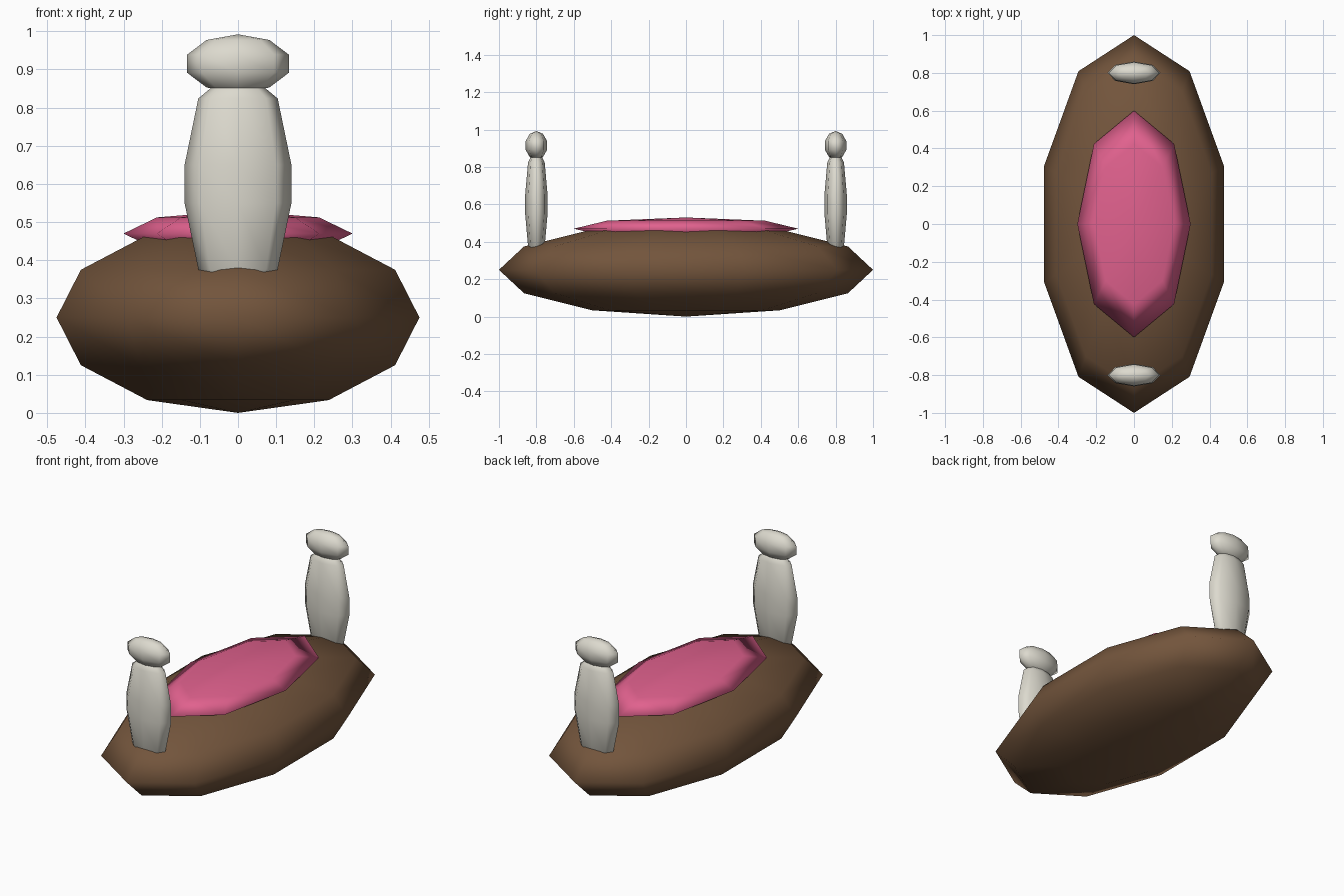
import bpy, bmesh
from math import sin, cos, radians
from mathutils import Matrix

if "Cube" in bpy.data.objects:
    bpy.data.objects.remove(bpy.data.objects["Cube"])


def material(name, rgb):
    m = bpy.data.materials.new(name)
    m.diffuse_color = (*rgb, 1)
    m.use_nodes = True
    m.node_tree.nodes["Principled BSDF"].inputs["Base Color"].default_value = m.diffuse_color
    return m


def finish(bm, name, mat):
    bmesh.ops.recalc_face_normals(bm, faces=bm.faces)
    me = bpy.data.meshes.new(name)
    bm.to_mesh(me)
    bm.free()
    me.materials.append(mat)
    for p in me.polygons:
        p.use_smooth = True
    ob = bpy.data.objects.new(name, me)
    bpy.context.collection.objects.link(ob)
    return ob


def ellipsoid(name, loc, size, segs, rings, mat):
    """Low-poly sphere with a vertex on the y axis, scaled to the half sizes."""
    bm = bmesh.new()
    bmesh.ops.create_uvsphere(bm, u_segments=segs, v_segments=rings, radius=1)
    bm.transform(Matrix.Translation(loc) @ Matrix.Diagonal((*size, 1)))
    return finish(bm, name, mat)


def capsule(name, loc, rx, ry, half_straight, cap, mat):
    """Flattened eight-sided capsule with two-step rounded ends."""
    bm = bmesh.new()
    bmesh.ops.create_uvsphere(bm, u_segments=8, v_segments=5, radius=1)
    levels = sorted({round(v.co.z, 3) for v in bm.verts})
    c = cos(radians(42))
    s = sin(radians(42))
    target = [(0, -half_straight - cap), (c, -half_straight - cap * s),
              (1, -half_straight), (1, half_straight),
              (c, half_straight + cap * s), (0, half_straight + cap)]
    for v in bm.verts:
        r, z = target[levels.index(round(v.co.z, 3))]
        d = v.co.xy.normalized() if r else v.co.xy * 0
        v.co = (loc[0] + d.x * r * rx, loc[1] + d.y * r * ry, loc[2] + z)
    return finish(bm, name, mat)


brown = material("brown", (0.17, 0.09, 0.045))
pink = material("pink", (0.75, 0.12, 0.27))
pale = material("pale", (0.72, 0.70, 0.62))

# Main body and the cushion on top
ellipsoid("body", (0, 0, 0.25), (0.5, 1, 0.25), 10, 6, brown)
ellipsoid("cushion", (0, 0, 0.47), (0.3, 0.6, 0.06), 8, 4, pink)

# Upright post with a rounded cap at each end
for label, y in (("front", -0.8), ("back", 0.8)):
    capsule(label + "_post", (0, y, 0.6), 0.14, 0.06, 0.05, 0.26, pale)
    ellipsoid(label + "_post_cap", (0, y, 0.915), (0.14, 0.06, 0.077), 8, 5, pale)
